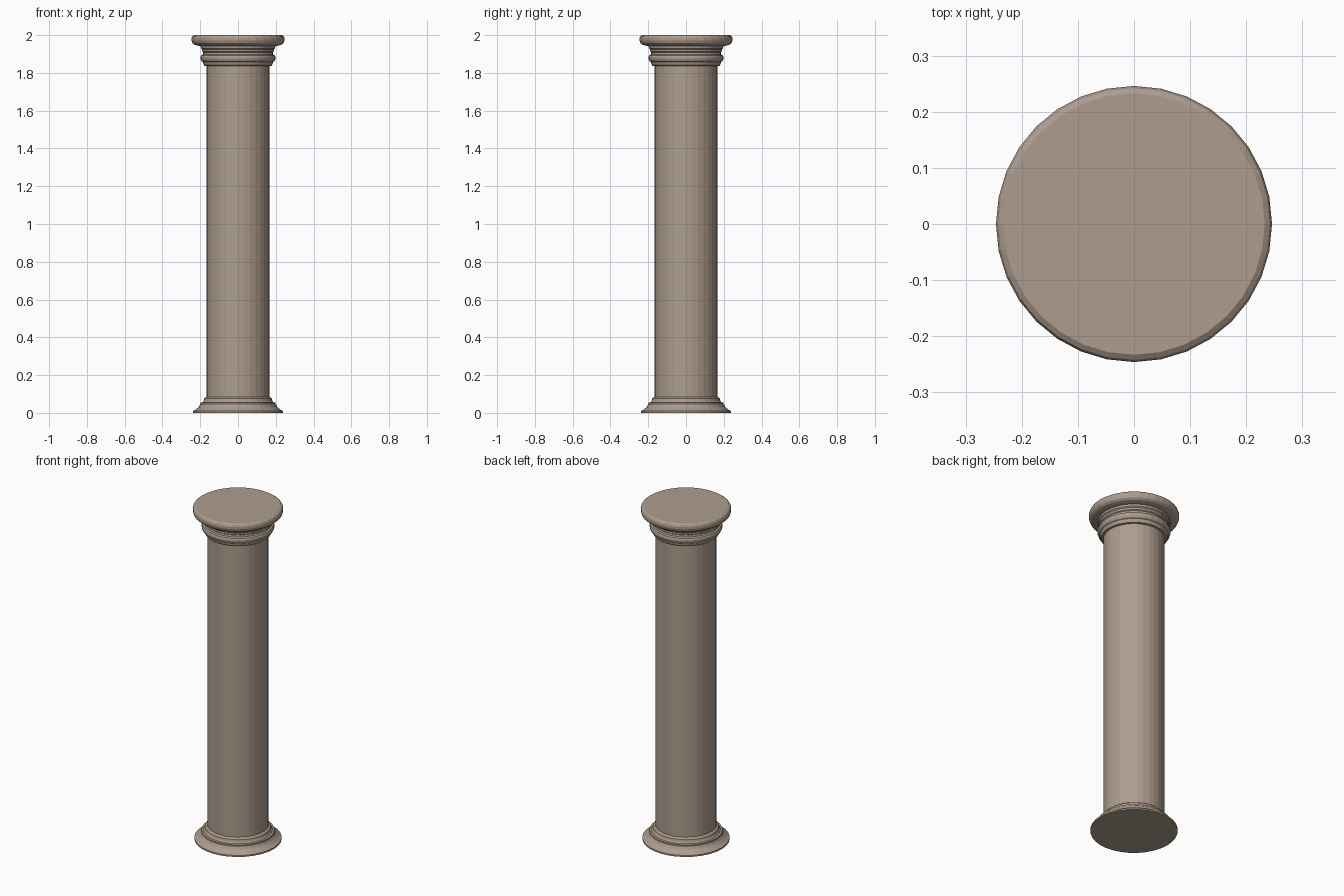
import bpy, bmesh, math

if "Cube" in bpy.data.objects:
    bpy.data.objects.remove(bpy.data.objects["Cube"])

SEGMENTS = 32

stone = bpy.data.materials.new("warm grey stone")
stone.diffuse_color = (0.42, 0.335, 0.27, 1)
stone.use_nodes = True
stone.node_tree.nodes["Principled BSDF"].inputs["Base Color"].default_value = stone.diffuse_color


def lathe(name, profile, cap_bottom=False, cap_top=False):
    """Revolve a bottom-to-top list of (radius, z) around the z axis."""
    bm = bmesh.new()
    rings = []
    for r, z in profile:
        rings.append([bm.verts.new((r * math.cos(2 * math.pi * i / SEGMENTS),
                                    r * math.sin(2 * math.pi * i / SEGMENTS), z))
                      for i in range(SEGMENTS)])
    for a, b in zip(rings, rings[1:]):
        for i in range(SEGMENTS):
            j = (i + 1) % SEGMENTS
            bm.faces.new((a[i], a[j], b[j], b[i]))
    if cap_bottom:
        bm.faces.new(rings[0][::-1])
    if cap_top:
        bm.faces.new(rings[-1])
    mesh = bpy.data.meshes.new(name)
    bm.to_mesh(mesh)
    bm.free()
    mesh.materials.append(stone)
    obj = bpy.data.objects.new(name, mesh)
    bpy.context.collection.objects.link(obj)
    return obj


# Moulded foot: thin lip, concave flare, two small steps
lathe("base", [(0.238, 0), (0.238, 0.009), (0.222, 0.019), (0.208, 0.031),
               (0.201, 0.044), (0.199, 0.046), (0.199, 0.054), (0.188, 0.056),
               (0.182, 0.064), (0.179, 0.076), (0.174, 0.080), (0.167, 0.085)],
      cap_bottom=True)

# Plain straight shaft
lathe("shaft", [(0.167, 0.085), (0.167, 1.836)])

# Capital: neck fillets, rounded ring, recessed neck, flare, rounded top disc
lathe("capital", [(0.167, 1.836), (0.178, 1.838), (0.183, 1.846), (0.186, 1.858),
                  (0.193, 1.862), (0.198, 1.872), (0.199, 1.882), (0.195, 1.892),
                  (0.186, 1.897), (0.184, 1.908), (0.189, 1.912), (0.190, 1.924),
                  (0.196, 1.930), (0.198, 1.942), (0.212, 1.944), (0.230, 1.949),
                  (0.241, 1.958), (0.246, 1.971), (0.246, 1.984), (0.242, 1.994),
                  (0.233, 2.0)],
      cap_top=True)
